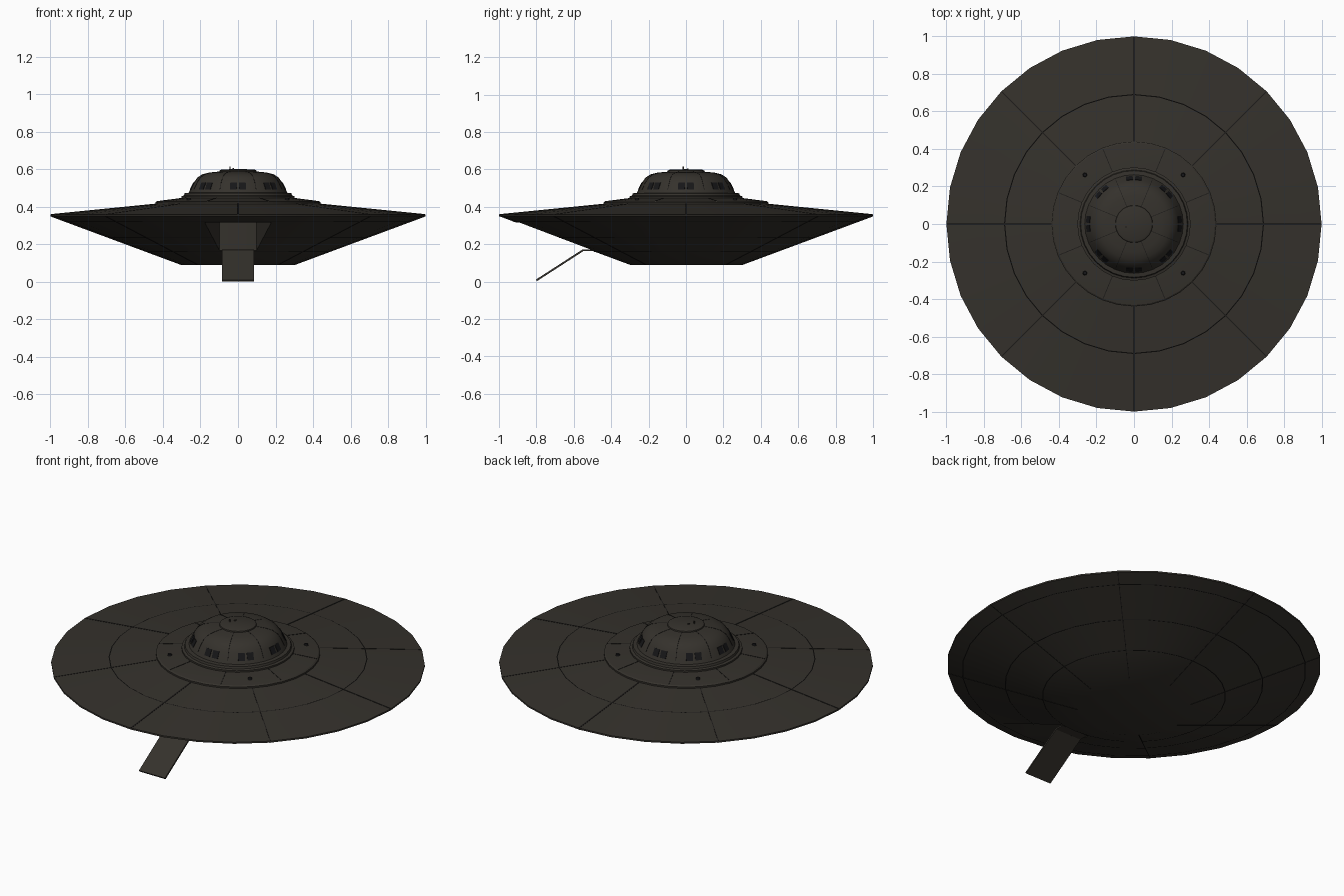
import bpy, bmesh, math
from mathutils import Vector, Matrix

if "Cube" in bpy.data.objects:
    bpy.data.objects.remove(bpy.data.objects["Cube"])

N = 32                       # sides of every turned part
STEP = 2 * math.pi / N


def material(name, rgb):
    m = bpy.data.materials.new(name)
    m.diffuse_color = (*rgb, 1)
    m.use_nodes = True
    m.node_tree.nodes["Principled BSDF"].inputs["Base Color"].default_value = m.diffuse_color
    return m


METAL = material("dark_metal", (0.035, 0.031, 0.025))
GLASS = material("window_glass", (0.008, 0.008, 0.009))
SEAM = material("seam", (0.012, 0.011, 0.010))


def polar(r, a, z):
    return Vector((r * math.cos(a), r * math.sin(a), z))


def finish(name, bm, mat, smooth=True):
    me = bpy.data.meshes.new(name)
    bm.to_mesh(me)
    bm.free()
    ob = bpy.data.objects.new(name, me)
    bpy.context.collection.objects.link(ob)
    me.materials.append(mat)
    if smooth:
        bpy.ops.object.select_all(action='DESELECT')
        ob.select_set(True)
        bpy.context.view_layer.objects.active = ob
        bpy.ops.object.shade_smooth_by_angle(angle=math.radians(25))
    return ob


def lathe(bm, profile, skip=lambda c: False):
    """Turn (r, z) points about z, leaving out faces whose centre is skipped."""
    for (r0, z0), (r1, z1) in zip(profile, profile[1:]):
        for i in range(N):
            a, b = i * STEP, (i + 1) * STEP
            pts = [polar(r0, a, z0), polar(r0, b, z0), polar(r1, b, z1), polar(r1, a, z1)]
            if r0 == 0:
                pts.pop(0)
            if r1 == 0:
                pts.pop()
            if not skip(sum(pts, Vector()) / len(pts)):
                bm.faces.new([bm.verts.new(p) for p in pts])
    bmesh.ops.remove_doubles(bm, verts=bm.verts, dist=1e-5)
    bmesh.ops.recalc_face_normals(bm, faces=bm.faces)


def add_box(bm, centre, size, rot=Matrix.Identity(4)):
    m = Matrix.Translation(centre) @ rot @ Matrix.Diagonal((*size, 1))
    bmesh.ops.create_cube(bm, size=1, matrix=m)


def add_strip(bm, a, p0, p1, w=0.005, h=0.003):
    """Thin radial strip at angle a from (r, z) p0 to p1."""
    dr, dz = p1[0] - p0[0], p1[1] - p0[1]
    rot = Matrix.Rotation(a, 4, 'Z') @ Matrix.Rotation(-math.atan2(dz, dr), 4, 'Y')
    add_box(bm, polar((p0[0] + p1[0]) / 2, a, (p0[1] + p1[1]) / 2),
            (math.hypot(dr, dz), w, h), rot)


def under_z(r):
    return 0.09 + (r - 0.30) * 0.26 / 0.70


def top_z(r):
    return 0.359 + (1.0 - r) * 0.056 / 0.56


def in_door(c):
    a = math.atan2(c.y, c.x)
    return c.z < 0.33 and 0.51 < math.hypot(c.x, c.y) < 0.91 and abs(a + math.pi / 2) < STEP


# Saucer hull, with a wedge-shaped doorway recess in the front underside
hull = bmesh.new()
lathe(hull, [(0, 0.09), (0.30, 0.09)] + [(r, under_z(r)) for r in (0.51, 0.69, 0.91, 1.0)]
      + [(1.0, 0.359), (0.69, top_z(0.69)), (0.44, 0.415), (0.44, 0.424), (0.432, 0.43),
         (0.30, 0.447), (0, 0.447)], in_door)
ang = [-math.pi / 2 + k * STEP for k in (-1, 0, 1)]
outer = [polar(0.91, a, under_z(0.91)) for a in ang]
back = [polar(0.51, a, under_z(0.91)) for a in ang]
sill = [polar(0.51, a, under_z(0.51)) for a in ang]
walls = [[outer[0], back[0], sill[0]], [outer[2], sill[2], back[2]]]
for i in (0, 1):
    walls += [[outer[i], outer[i + 1], back[i + 1], back[i]],
              [back[i], back[i + 1], sill[i + 1], sill[i]]]
for pts in walls:
    # outer door edge also meets the hull's middle ring on each side
    hull.faces.new([hull.verts.new(p) for p in pts])
bmesh.ops.remove_doubles(hull, verts=hull.verts, dist=1e-4)
bmesh.ops.recalc_face_normals(hull, faces=hull.faces)
finish("saucer_hull", hull, METAL)

# Stepped collar under the dome
bm = bmesh.new()
lathe(bm, [(0.302, 0.44), (0.302, 0.456), (0.288, 0.460), (0.284, 0.472), (0.26, 0.475)])
finish("dome_collar", bm, METAL)

# Dome
dome = [(0.265, 0.47), (0.255, 0.49), (0.235, 0.53), (0.217, 0.555), (0.19, 0.573),
        (0.15, 0.583), (0.09, 0.588)]
bm = bmesh.new()
lathe(bm, dome)
finish("dome", bm, METAL)

# Roof cap with two little studs
bm = bmesh.new()
lathe(bm, [(0.10, 0.586), (0.098, 0.594), (0.085, 0.599), (0, 0.601)])
finish("roof_cap", bm, METAL)
bm = bmesh.new()
add_box(bm, (-0.042, -0.015, 0.606), (0.006, 0.006, 0.018))
add_box(bm, (-0.025, 0.01, 0.602), (0.008, 0.008, 0.008))
finish("roof_studs", bm, METAL, False)

# Paired window panes, each lying on one dome facet
bm = bmesh.new()
tilt = math.atan2(0.02, 0.04)
for k in range(8):
    for side in (-0.5, 0.5):
        a = k * math.pi / 4 + side * STEP
        rot = Matrix.Rotation(a, 4, 'Z') @ Matrix.Rotation(-tilt, 4, 'Y')
        add_box(bm, polar(0.245 * math.cos(STEP / 2), a, 0.51), (0.006, 0.036, 0.042), rot)
finish("dome_windows", bm, GLASS, False)

# Panel seams: radial strips
bm = bmesh.new()
for k in range(8):
    a = k * math.pi / 4
    add_strip(bm, a, (0.44, top_z(0.44)), (0.998, top_z(0.998)), 0.008 if k % 2 == 0 else 0.004)
    if k != 6:
        add_strip(bm, a, (0.30, under_z(0.30)), (0.995, under_z(0.995)), 0.004)
    b = a + math.pi / 8
    add_strip(bm, b, (0.30, 0.447), (0.432, 0.43), 0.004)
    for p, q in zip(dome[1:], dome[2:]):
        add_strip(bm, b, p, q, 0.003, 0.002)
finish("radial_seams", bm, SEAM, False)

# Panel seams: rings
for name, r, f, s in (("top_ring_seam", 0.69, top_z, 1), ("under_ring_seam_inner", 0.49, under_z, -1),
                      ("under_ring_seam_middle", 0.69, under_z, -1),
                      ("under_ring_seam_outer", 0.92, under_z, -1)):
    bm = bmesh.new()
    lathe(bm, [(r - 0.003, f(r - 0.003)), (r, f(r) + s * 0.0015), (r + 0.003, f(r + 0.003))], in_door)
    finish(name, bm, SEAM)

# Four small lamps on the upper plate
bm = bmesh.new()
for k in range(4):
    c = polar(0.37, math.pi / 4 + k * math.pi / 2, 0.440)
    bmesh.ops.create_cone(bm, cap_ends=True, segments=12, radius1=0.013, radius2=0.009,
                          depth=0.012, matrix=Matrix.Translation(c))
finish("plate_lamps", bm, GLASS)

# Door sill and boarding ramp
bm = bmesh.new()
add_box(bm, (0, -0.525, 0.168), (0.17, 0.06, 0.008))
finish("door_sill", bm, METAL, False)
bm = bmesh.new()
p, q = Vector((0, -0.55, 0.168)), Vector((0, -0.80, 0.0065))
add_box(bm, (p + q) / 2, (0.17, (p - q).length, 0.010),
        Matrix.Rotation(math.atan2(p.z - q.z, p.y - q.y), 4, 'X'))
finish("boarding_ramp", bm, METAL, False)
